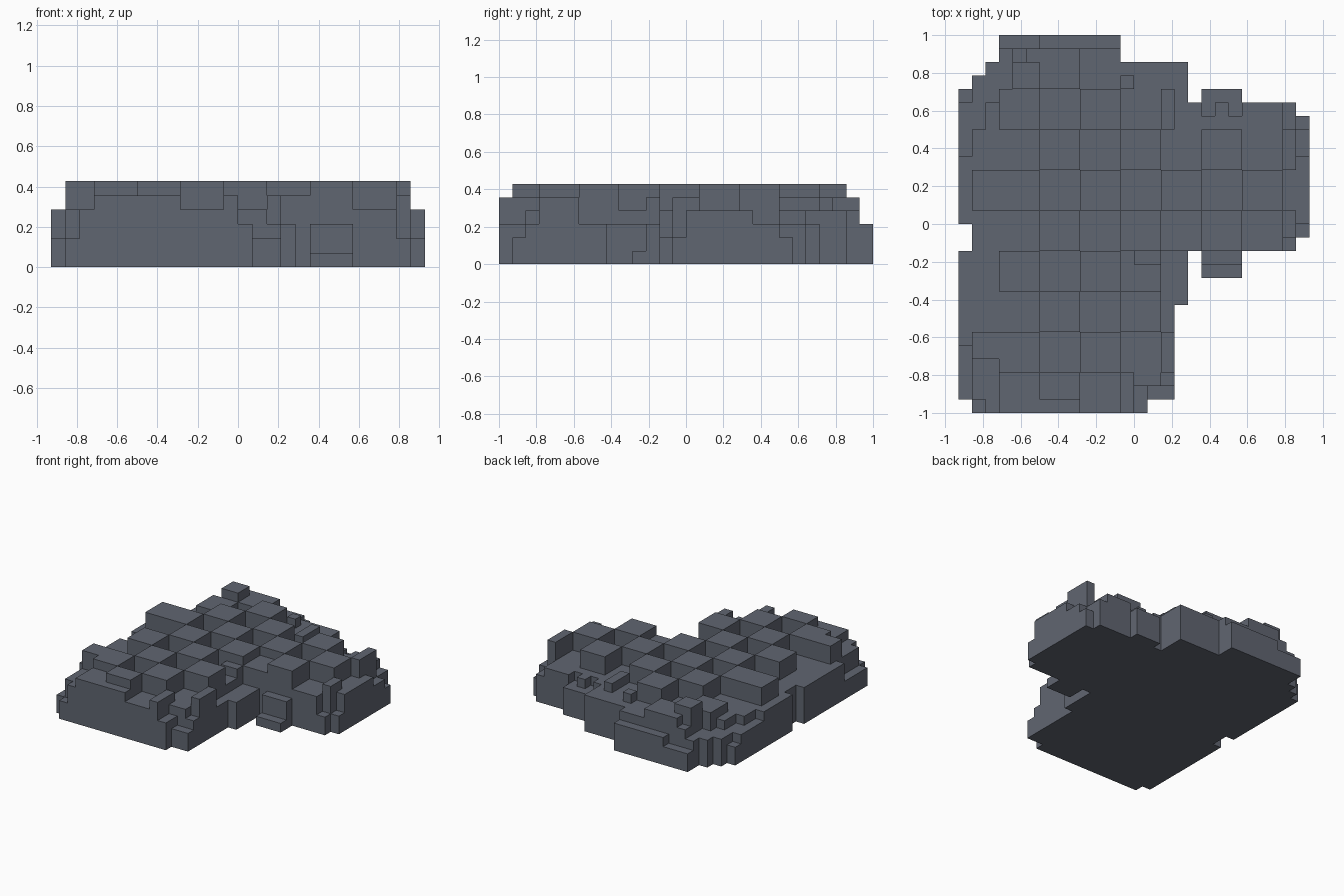
import bpy
import bmesh

cube = bpy.data.objects.get("Cube")
if cube:
    bpy.data.objects.remove(cube, do_unlink=True)

UNIT = 1 / 14
height = {}


def fill(x0, x1, y0, y1, h):
    """Set the stone height over a rectangle of unit columns."""
    for x in range(x0, x1):
        for y in range(y0, y1):
            height[x, y] = h


# Low outer ledges: left/right limits, front/back limits, height
LEDGES = [
    (-13, -12, -13, -9, 2), (-13, -12, -9, -2, 4),      # right flank
    (-13, -12, 0, 5, 4), (-13, -12, 5, 9, 3), (-13, -12, 9, 10, 2),
    (-10, -7, 13, 14, 2), (-7, -1, 13, 14, 3),          # back
    (5, 8, 9, 10, 3),                                   # back of the wing
    (12, 13, -1, 0, 2), (12, 13, 0, 5, 4),              # left flank
    (12, 13, 5, 7, 3), (12, 13, 7, 8, 2),
    (5, 8, -4, -3, 1), (5, 8, -3, -2, 3),               # front of the wing
    (2, 4, -6, -2, 3), (2, 3, -8, -6, 3),
    (2, 3, -11, -8, 5), (2, 3, -12, -11, 3), (1, 3, -13, -12, 2),
]
for ledge in LEDGES:
    fill(*ledge)

# Alternating raised and sunken square stones across the body and side wing
for row in range(1, 9):
    back = 13 - 3 * row
    for col in range(8):
        if col > 3 and row > 4:
            continue
        left = -10 + 3 * col
        x0 = -12 if col == 0 and row < 8 else left
        x1 = min(left + 3, 12)
        y0 = -13 if (col, row) == (3, 8) else back - 3
        y1 = 9 if row == 1 and col > 3 else back
        fill(x0, x1, y0, y1, 6 if (row + col) % 2 else 4)

# Worn stones along the back rim
BACK_RIM = [
    (-12, -11, 7, 11, 3), (-11, -10, 7, 12, 4), (-11, -10, 9, 12, 3),
    (-10, -9, 10, 13, 3), (-9, -8, 12, 13, 4), (-9, -7, 10, 12, 6),
    (-10, -7, 7, 10, 5), (-7, -4, 10, 13, 5), (-8, -7, 12, 13, 5),
    (-4, 0, 10, 13, 4), (-1, 2, 10, 12, 4), (-1, 0, 10, 11, 5),
    (2, 4, 9, 12, 4), (3, 5, 7, 9, 4), (2, 3, 7, 10, 5),
    (5, 6, 8, 9, 3), (7, 8, 8, 9, 3),
    (8, 12, 7, 9, 4), (11, 12, 7, 9, 3),
]
# Worn stones along the front rim
FRONT_RIM = [
    (2, 5, -2, 1, 5), (11, 12, -1, 1, 5), (11, 12, -2, -1, 2),
    (0, 2, -3, -2, 5), (-12, -10, -5, -2, 4),
    (-12, -10, -14, -10, 4), (-12, -11, -14, -13, 2),
    (-10, -7, -14, -11, 5), (-7, -4, -14, -13, 5),
    (-1, 0, -14, -11, 5), (0, 2, -12, -11, 4), (0, 1, -14, -12, 3),
]
for rim_stone in BACK_RIM + FRONT_RIM:
    fill(*rim_stone)
# Low corner shared by the front and left ledges
fill(1, 2, -13, -12, 2)
# Open the back rim beside the ledge
for x in range(-1, 0):
    height.pop((x, 12), None)

# Skin the columns with outward faces
bm = bmesh.new()
verts = {}


def vert(x, y, z):
    if (x, y, z) not in verts:
        verts[x, y, z] = bm.verts.new((x * UNIT, y * UNIT, z * UNIT))
    return verts[x, y, z]


def quad(*points):
    bm.faces.new([vert(*p) for p in points])


for (x, y), h in height.items():
    ring = [(x, y), (x + 1, y), (x + 1, y + 1), (x, y + 1)]
    quad(*[(*p, h) for p in ring])
    quad(*[(*p, 0) for p in reversed(ring)])
    for side, (dx, dy) in enumerate([(0, -1), (1, 0), (0, 1), (-1, 0)]):
        a, b = ring[side], ring[(side + 1) % 4]
        for z in range(height.get((x + dx, y + dy), 0), h):
            quad((*a, z), (*b, z), (*b, z + 1), (*a, z + 1))

# Merge coplanar squares into clean flat faces
bmesh.ops.dissolve_limit(bm, angle_limit=0.01, verts=bm.verts[:], edges=bm.edges[:])
mesh = bpy.data.meshes.new("stone_mound")
bm.to_mesh(mesh)
bm.free()

# Slate grey stone
stone = bpy.data.materials.new("slate grey")
stone.use_nodes = True
color = (0.118, 0.132, 0.165, 1)
stone.diffuse_color = color
stone.node_tree.nodes["Principled BSDF"].inputs["Base Color"].default_value = color
mesh.materials.append(stone)
mound = bpy.data.objects.new("stone_mound", mesh)
bpy.context.collection.objects.link(mound)
